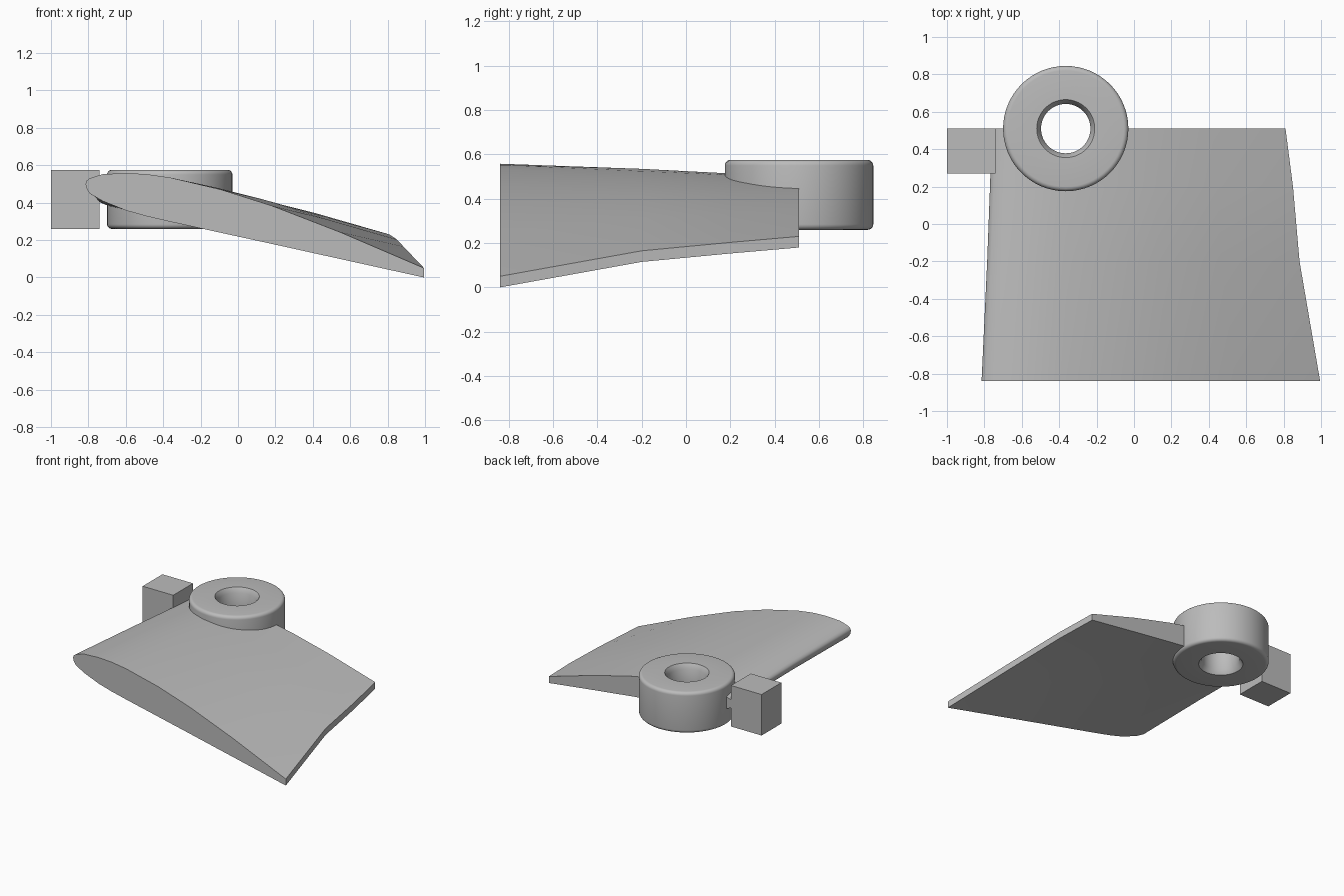
import bpy, bmesh, math
from mathutils import Vector

if "Cube" in bpy.data.objects:
    bpy.data.objects.remove(bpy.data.objects["Cube"])

grey = bpy.data.materials.new("plain grey")
grey.use_nodes = True
COLOUR = (0.5, 0.5, 0.5, 1)
grey.diffuse_color = COLOUR
grey.node_tree.nodes["Principled BSDF"].inputs["Base Color"].default_value = COLOUR

HUB = Vector((-0.365, 0.51, 0))
BOTTOM, TOP = 0.26, 0.575


def finish(name, bm, angle=None):
    bmesh.ops.recalc_face_normals(bm, faces=bm.faces)
    mesh = bpy.data.meshes.new(name)
    bm.to_mesh(mesh)
    bm.free()
    mesh.materials.append(grey)
    ob = bpy.data.objects.new(name, mesh)
    bpy.context.collection.objects.link(ob)
    if angle:
        bpy.ops.object.select_all(action='DESELECT')
        ob.select_set(True)
        bpy.context.view_layer.objects.active = ob
        bpy.ops.object.shade_smooth_by_angle(angle=math.radians(angle))
    return ob


def lathe(name, profile, steps=64):
    """Turn a closed (radius, z) profile around the hub axis."""
    bm = bmesh.new()
    rings = []
    for i in range(steps):
        a = math.tau * i / steps
        rings.append([bm.verts.new(HUB + Vector((r * math.cos(a), r * math.sin(a), z)))
                      for r, z in profile])
    n = len(profile)
    for i in range(steps):
        a, b = rings[i], rings[(i + 1) % steps]
        for j in range(n):
            k = (j + 1) % n
            bm.faces.new((a[j], b[j], b[k], a[k]))
    return finish(name, bm, 40)


# Blade: chord fraction, height above the chord, depth below it
foil = [(0, 0, 0), (0.003, 0.018, 0.022), (0.012, 0.036, 0.045), (0.05, 0.076, 0.067),
        (0.12, 0.115, 0.085), (0.18, 0.138, 0.087), (0.25, 0.153, 0.083),
        (0.4, 0.16, 0.071), (0.55, 0.145, 0.059), (0.75, 0.1, 0.044), (1, 0.025, 0.025)]
# Stations: y, leading x and z, trailing x and z, thickness
stations = [(-0.84, -0.815, 0.5, 0.995, 0.025, 1), (-0.2, -0.785, 0.475, 0.885, 0.14, 0.87),
            (0.2, -0.77, 0.455, 0.85, 0.178, 0.79), (0.51, -0.76, 0.44, 0.81, 0.205, 0.75)]
bm = bmesh.new()
loops = []
for y, lx, lz, tx, tz, thick in stations:
    def point(t, offset):
        s = thick + (1 - thick) * t ** 6
        return bm.verts.new((lx + (tx - lx) * t, y, lz + (tz - lz) * t + offset * s))
    loops.append([point(t, up) for t, up, low in foil]
                 + [point(t, -low) for t, up, low in reversed(foil[1:])])
count = len(loops[0])
for a, b in zip(loops, loops[1:]):
    for j in range(count):
        k = (j + 1) % count
        bm.faces.new((a[j], a[k], b[k], b[j]))
bm.faces.new(loops[0])
bm.faces.new(loops[-1])
blade = finish("blade", bm, 40)

# Clear the blade out of the hub bore
cutter_mesh = bmesh.new()
bmesh.ops.create_cone(cutter_mesh, cap_ends=True, segments=48, radius1=0.22, radius2=0.22, depth=1)
bmesh.ops.translate(cutter_mesh, verts=cutter_mesh.verts, vec=HUB + Vector((0, 0, 0.4)))
cutter = finish("bore_cutter", cutter_mesh)
cutter.hide_render = True
cutter.hide_set(True)
cut = blade.modifiers.new("bore", 'BOOLEAN')
cut.object = cutter
cut.operation = 'DIFFERENCE'
cut.solver = 'EXACT'

# Hub ring: rounded outer rims and chamfered bore
OUTER, BORE, RIM, ROUND, CHAMFER = 0.335, 0.132, 0.155, 0.025, 0.035
arc = [math.radians(d) for d in range(0, 91, 18)]
upper = [(OUTER - ROUND + ROUND * math.cos(a), TOP - ROUND + ROUND * math.sin(a)) for a in arc]
lower = [(r, BOTTOM + TOP - z) for r, z in reversed(upper)]
lathe("hub_ring", lower + upper + [(RIM, TOP), (BORE, TOP - CHAMFER),
                                   (BORE, BOTTOM + CHAMFER), (RIM, BOTTOM)])

# Stop block beside the hub
bm = bmesh.new()
bmesh.ops.create_cube(bm, size=1)
bmesh.ops.scale(bm, verts=bm.verts, vec=(0.26, 0.24, TOP - BOTTOM))
bmesh.ops.translate(bm, verts=bm.verts, vec=(-0.87, 0.39, (TOP + BOTTOM) / 2))
finish("stop_block", bm)
